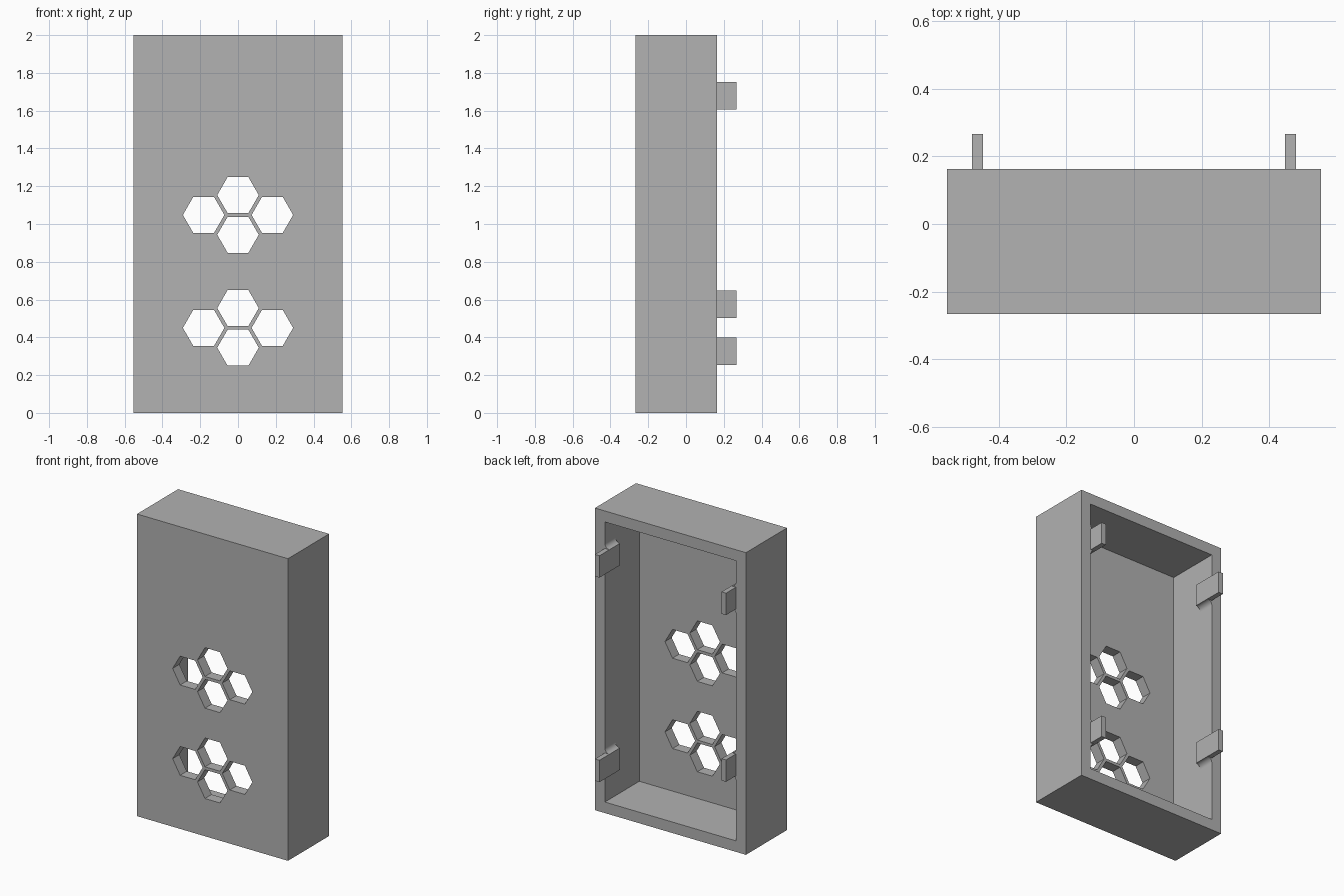
import bpy
import bmesh
import math

cube = bpy.data.objects.get("Cube")
if cube:
    bpy.data.objects.remove(cube, do_unlink=True)

# Single grey material
GREY = (0.445, 0.445, 0.445, 1)
grey = bpy.data.materials.new("plain grey")
grey.use_nodes = True
grey.diffuse_color = GREY
grey.node_tree.nodes["Principled BSDF"].inputs["Base Color"].default_value = GREY

# Overall sizes
HALF_W, HEIGHT = 0.553, 2.0
FRONT, BACK = -0.267, 0.163
WALL = 0.073
INNER = HALF_W - WALL


def prism(name, profile, y0, y1):
    """Extrude an (x, z) outline from y0 to y1."""
    bm = bmesh.new()
    face = bm.faces.new([bm.verts.new((x, y0, z)) for x, z in profile])
    ext = bmesh.ops.extrude_face_region(bm, geom=[face])
    moved = [v for v in ext["geom"] if isinstance(v, bmesh.types.BMVert)]
    bmesh.ops.translate(bm, verts=moved, vec=(0, y1 - y0, 0))
    bmesh.ops.recalc_face_normals(bm, faces=bm.faces)
    mesh = bpy.data.meshes.new(name)
    bm.to_mesh(mesh)
    bm.free()
    mesh.materials.append(grey)
    obj = bpy.data.objects.new(name, mesh)
    bpy.context.collection.objects.link(obj)
    return obj


def rect(x0, x1, z0, z1):
    return [(x0, z0), (x1, z0), (x1, z1), (x0, z1)]


def cut(target, cutter):
    """Subtract the cutter and discard it."""
    cutter.hide_render = True
    mod = target.modifiers.new("cut", 'BOOLEAN')
    mod.operation = 'DIFFERENCE'
    mod.solver = 'EXACT'
    mod.object = cutter
    bpy.context.view_layer.objects.active = target
    bpy.ops.object.modifier_apply(modifier=mod.name)
    bpy.data.objects.remove(cutter, do_unlink=True)


# Open-backed case
case = prism("case", rect(-HALF_W, HALF_W, 0, HEIGHT), FRONT, BACK)
cut(case, prism("cavity_cutter", rect(-INNER, INNER, WALL, HEIGHT - WALL),
                FRONT + 0.07, BACK + 0.1))

# Two clusters of four hexagonal holes through the front panel
HEX_R, PITCH = 0.11, 0.21
for zc in (0.45, 1.048):
    for k in range(4):
        dx = (0, 1, 0, -1)[k] * PITCH * math.cos(math.pi / 6)
        dz = (1, 0, -1, 0)[k] * PITCH / 2
        outline = [(dx + HEX_R * math.cos(i * math.pi / 3),
                    zc + dz + HEX_R * math.sin(i * math.pi / 3)) for i in range(6)]
        cut(case, prism("hole_cutter", outline, FRONT - 0.1, FRONT + 0.12))

# Clips on the inner side walls, with rounded fillets above and below
CLIP_T, CLIP_H = 0.033, 0.145
CLIP_IN, CLIP_OUT = 0.053, 0.267


def fillet(name, side, z, up):
    arc = [(side * (INNER - CLIP_T + CLIP_T * math.sin(a)),
            z + up * CLIP_T * (1 - math.cos(a)))
           for a in (i * math.pi / 16 for i in range(9))]
    obj = prism(name, arc + [(side * INNER, z)], CLIP_IN, BACK)
    bpy.ops.object.select_all(action='DESELECT')
    obj.select_set(True)
    bpy.context.view_layer.objects.active = obj
    bpy.ops.object.shade_smooth_by_angle(angle=math.radians(30))


for label, side, z in (("left_upper", 1, 1.607), ("left_lower", 1, 0.253),
                       ("right_upper", -1, 1.607), ("right_lower", -1, 0.503)):
    prism(label + "_clip", rect(side * (INNER - CLIP_T), side * INNER, z, z + CLIP_H),
          CLIP_IN, CLIP_OUT)
    fillet(label + "_top_fillet", side, z + CLIP_H, 1)
    fillet(label + "_bottom_fillet", side, z, -1)
